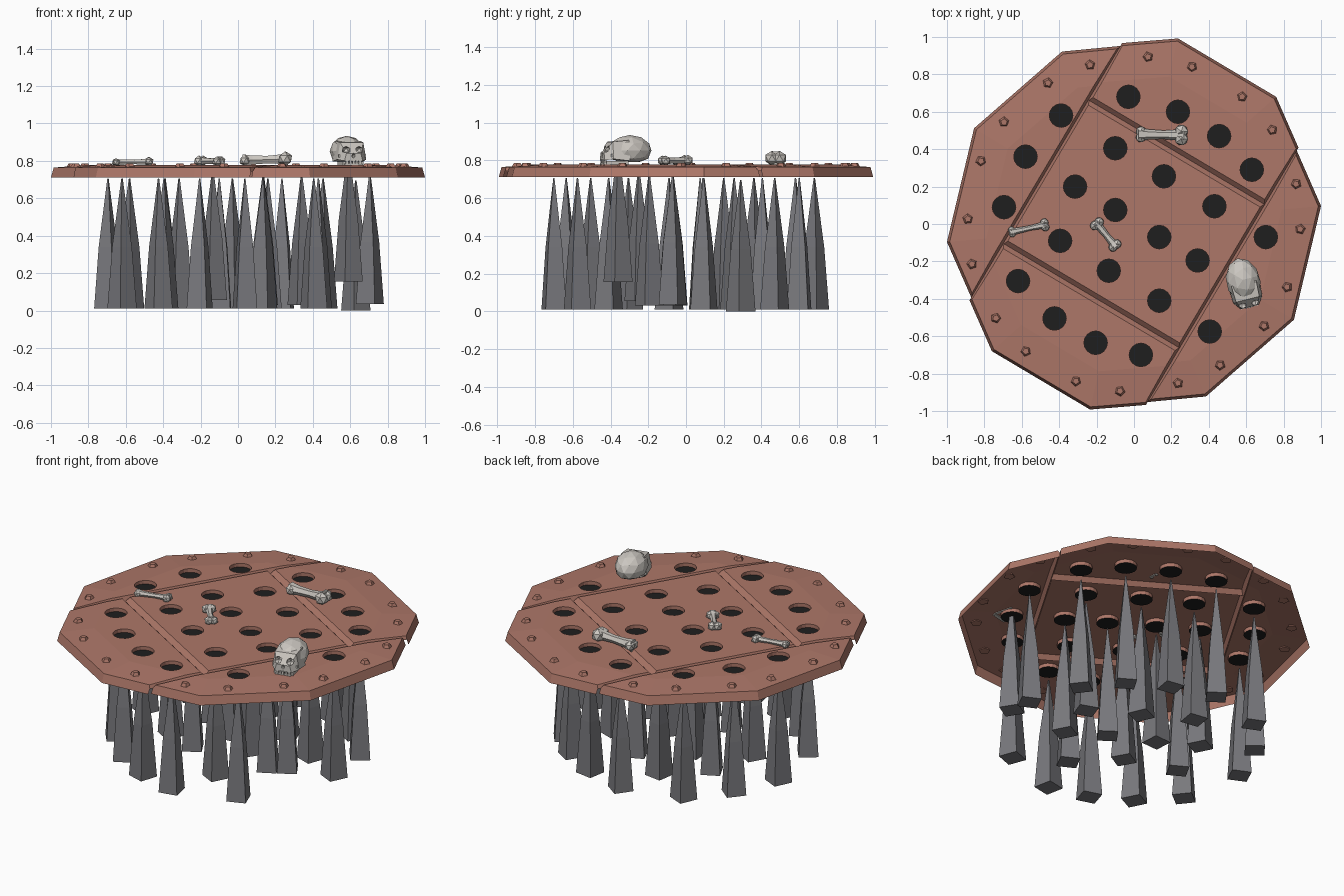
import bpy, bmesh, math, random
from mathutils import Matrix, Vector

if "Cube" in bpy.data.objects:
    bpy.data.objects.remove(bpy.data.objects["Cube"])

random.seed(4)
TOP, BOT, FLOOR = 0.779, 0.709, 0.757


def material(name, rgb):
    m = bpy.data.materials.new(name)
    m.diffuse_color = (*rgb, 1)
    m.use_nodes = True
    m.node_tree.nodes["Principled BSDF"].inputs["Base Color"].default_value = m.diffuse_color
    return m


RUST = material("rusty brown", (0.42, 0.185, 0.14))
STEEL = material("dark steel", (0.19, 0.19, 0.205))
BONE = material("pale bone", (0.60, 0.57, 0.53))
BLACK = material("hole black", (0.013, 0.013, 0.013))


def finish(bm, name, mat):
    bmesh.ops.recalc_face_normals(bm, faces=bm.faces[:])
    me = bpy.data.meshes.new(name)
    bm.to_mesh(me)
    bm.free()
    me.materials.append(mat)
    ob = bpy.data.objects.new(name, me)
    bpy.context.collection.objects.link(ob)
    return ob


def cone(bm, sides, r1, r2, depth, mat):
    bmesh.ops.create_cone(bm, cap_ends=True, segments=sides, radius1=r1, radius2=r2,
                          depth=depth, matrix=mat)


def ball(bm, loc, scale, sub=1):
    bmesh.ops.create_icosphere(bm, subdivisions=sub, radius=1,
                               matrix=Matrix.Translation(loc) @ Matrix.Diagonal((*scale, 1)))


def box(bm, loc, size):
    bmesh.ops.create_cube(bm, size=1, matrix=Matrix.Translation(loc) @ Matrix.Diagonal((*size, 1)))


def loft(bm, rings):
    """Skin equal-length point rings and cap both ends."""
    vs = [[bm.verts.new(p) for p in r] for r in rings]
    n = len(vs[0])
    for a, b in zip(vs, vs[1:]):
        for i in range(n):
            bm.faces.new((a[i], a[(i + 1) % n], b[(i + 1) % n], b[i]))
    bm.faces.new(vs[0])
    bm.faces.new(vs[-1])


def subtract(objs, cutter):
    """Apply a boolean difference to every object and remove the cutter."""
    cutter.hide_render = True
    for ob in objs:
        mod = ob.modifiers.new("cut", "BOOLEAN")
        mod.object = cutter
        mod.operation = "DIFFERENCE"
        mod.solver = "EXACT"
    dg = bpy.context.evaluated_depsgraph_get()
    dg.update()
    new = [bpy.data.meshes.new_from_object(ob.evaluated_get(dg)) for ob in objs]
    for ob, me in zip(objs, new):
        ob.modifiers.clear()
        mat = ob.data.materials[0]
        ob.data = me
        me.materials.clear()
        me.materials.append(mat)
    bpy.data.objects.remove(cutter)


# Plates: convex slabs whose rim slopes and whose seams are V-grooves
def plate(name, pts, rim, seam):
    bm = bmesh.new()
    loft(bm, [[(x, y, z) for x, y in pts] for z in (BOT, TOP)])
    for i, p in enumerate(pts):
        q = pts[(i + 1) % len(pts)]
        out = Vector((q[1] - p[1], p[0] - q[0], 0)).normalized()
        cross = abs(out.x) < abs(out.y)
        cuts = [(0.018, 0.068), (0.2, 0.016)] if i in rim else \
            [(0.024, 0.026) if cross else (0.014, 0.036)]
        for inset, drop in cuts:
            bmesh.ops.bisect_plane(bm, geom=bm.verts[:] + bm.edges[:] + bm.faces[:], dist=1e-5,
                                   plane_co=(p[0], p[1], TOP - drop),
                                   plane_no=out * drop + Vector((0, 0, inset)), clear_outer=True)
            bmesh.ops.holes_fill(bm, edges=[e for e in bm.edges if e.is_boundary], sides=0)
    return finish(bm, name, RUST)


def uw(u, w):
    return (0.860 * u + 0.510 * w, -0.510 * u + 0.860 * w)


def turned(pts):
    return [(-x, -y) for x, y in pts]


U, W = 0.548, 0.446
side = [uw(U, -0.782), (0.385, -0.922), (0.855, -0.512), (1.0, 0.096), uw(U, 0.782)]
end = [uw(U, W), uw(U, 0.80), (0.76, 0.68), (0.235, 0.992), uw(-U, 0.80), uw(-U, W)]
middle = [uw(-U, -W), uw(U, -W), uw(U, W), uw(-U, W)]
plates = [plate("right_plate", side, range(4), 0), plate("left_plate", turned(side), range(4), 0),
          plate("back_plate", end, (1, 2, 3), 0), plate("front_plate", turned(end), (1, 2, 3), 0),
          plate("middle_plate", middle, (), 0)]

# Holes, one per spike: x, y and spike foot height
holes = [(-.39, .58, .01), (-.03, .68, .01), (.235, .60, .01), (.455, .47, .01), (-.58, .36, .01),
         (-.10, .405, .01), (.63, .29, 0), (-.315, .20, .01), (.16, .255, .01), (-.695, .09, .01),
         (-.10, .075, .01), (.43, .095, .01), (-.395, -.09, .01), (.135, -.07, .03),
         (.705, -.07, .035), (-.62, -.305, .01), (-.135, -.25, .055), (.34, -.195, .03),
         (-.425, -.505, .01), (.135, -.41, .01), (-.205, -.635, .01), (.037, -.70, .01),
         (.405, -.575, .01), (.59, -.36, .155)]
bm = bmesh.new()
for x, y, z in holes:
    cone(bm, 16, 0.063, 0.063, 0.2, Matrix.Translation((x, y, FLOOR + 0.1)))
subtract(plates, finish(bm, "hole_cutter", BLACK))

# Hollow out the plates from below and blacken the hole floors
for ob in plates:
    bm = bmesh.new()
    bm.from_mesh(ob.data)
    bm.normal_update()
    gone = []
    for f in bm.faces:
        low = min(v.co.z for v in f.verts)
        if f.normal.z < -0.9 or (abs(f.normal.z) < 0.05 and low < BOT + 0.001):
            gone.append(f)
        elif max(v.co.z for v in f.verts) < FLOOR + 0.001 and f.normal.z > 0.99:
            f.material_index = 1
    bmesh.ops.delete(bm, geom=gone, context="FACES")
    bm.to_mesh(ob.data)
    bm.free()
    ob.data.materials.append(BLACK)

# Four-sided spikes with a kink halfway up
bm = bmesh.new()
for x, y, z in holes:
    yaw = random.uniform(0, math.pi / 2)
    loft(bm, [[(x + r * math.cos(yaw + k * math.pi / 2), y + r * math.sin(yaw + k * math.pi / 2),
                z + h) for k in range(4)] for r, h in ((0.079, 0), (0.053, 0.33), (0.004, 0.695))])
finish(bm, "spikes", STEEL)

# Five-sided bolts round the rim
half = [(.075, .893), (.31, .84), (.578, .68), (.738, .503), (.866, .214),
        (.888, -.027), (.818, -.337), (.695, -.545), (.46, -.754), (.235, -.85)]
bm = bmesh.new()
for x, y in half + turned(half):
    at = Matrix.Translation((x, y, 0.774)) @ Matrix.Rotation(random.uniform(0, 6), 4, "Z")
    cone(bm, 5, 0.033, 0.018, 0.026, at)
finish(bm, "rim_bolts", RUST)


# Loose bones: waisted shaft with two knobs at each end
def bone(name, a, b, r, knob_a, knob_b):
    a, b = Vector((*a, 0)), Vector((*b, 0))
    d = b - a
    s = Vector((-d.y, d.x, 0)).normalized()
    z0 = 0.771
    bm = bmesh.new()
    rings = []
    for t, k in ((0.05, 1.3), (0.25, 0.95), (0.55, 0.8), (0.8, 1.0), (0.95, 1.4)):
        c = a + d * t + Vector((0, 0, z0 + knob_a + (knob_b - knob_a) * t))
        rings.append([c + (s * math.cos(i * math.pi / 3) + Vector((0, 0, math.sin(i * math.pi / 3))))
                      * r * k for i in range(6)])
    loft(bm, rings)
    for end_pt, k in ((a + d * 0.1, knob_a), (b - d * 0.1, knob_b)):
        for sg in (-1, 1):
            ball(bm, end_pt + s * sg * k * 0.5 + Vector((0, 0, z0 + k)), (k, k, k))
    finish(bm, name, BONE)


bone("large_bone", (0.01, 0.48), (0.28, 0.475), 0.029, 0.031, 0.040)
bone("thin_bone", (-0.675, -0.047), (-0.455, 0.0), 0.017, 0.021, 0.025)
bone("short_bone", (-0.21, 0.015), (-0.09, -0.13), 0.021, 0.029, 0.027)

# Skull, modelled facing -y around the middle of the cranium
pose = Matrix.Translation((0.582, -0.298, 0.852)) @ Matrix.Rotation(math.radians(14), 4, "Z")
bm = bmesh.new()
ball(bm, (0, 0, 0), (0.092, 0.118, 0.082), 2)
for v in bm.verts:
    if v.co.z < -0.05:
        v.co.z = -0.06
    v.co.x *= 1 - 0.6 * v.co.y
cranium = finish(bm, "skull_cranium", BONE)

bm = bmesh.new()
loft(bm, [[(-w, y, lo), (w, y, lo), (w * 0.8, y, hi), (-w * 0.8, y, hi)] for w, y, lo, hi in
          ((0.085, -0.02, -0.055, 0.055), (0.08, -0.108, -0.045, 0.046),
           (0.05, -0.15, -0.052, -0.012))])
face = finish(bm, "skull_face", BONE)

bm = bmesh.new()
for sg in (-1, 1):
    ball(bm, (sg * 0.036, -0.13, 0.006), (0.024, 0.034, 0.022))
ball(bm, (0, -0.15, -0.024), (0.01, 0.02, 0.014))
subtract([cranium, face], finish(bm, "socket_cutter", BONE))

bm = bmesh.new()
for sg in (-1, 1):
    box(bm, (sg * 0.066, -0.075, -0.026), (0.018, 0.09, 0.016))     # cheekbones
    box(bm, (sg * 0.05, -0.08, -0.066), (0.014, 0.12, 0.022))       # jaw sides
box(bm, (0, -0.142, -0.073), (0.095, 0.02, 0.012))                  # chin
for i in range(-2, 3):
    box(bm, (i * 0.018, -0.15 + 0.003 * abs(i), -0.058), (0.013, 0.012, 0.018))
jaw = finish(bm, "skull_jaw_and_teeth", BONE)
for ob in (cranium, face, jaw):
    ob.matrix_world = pose
